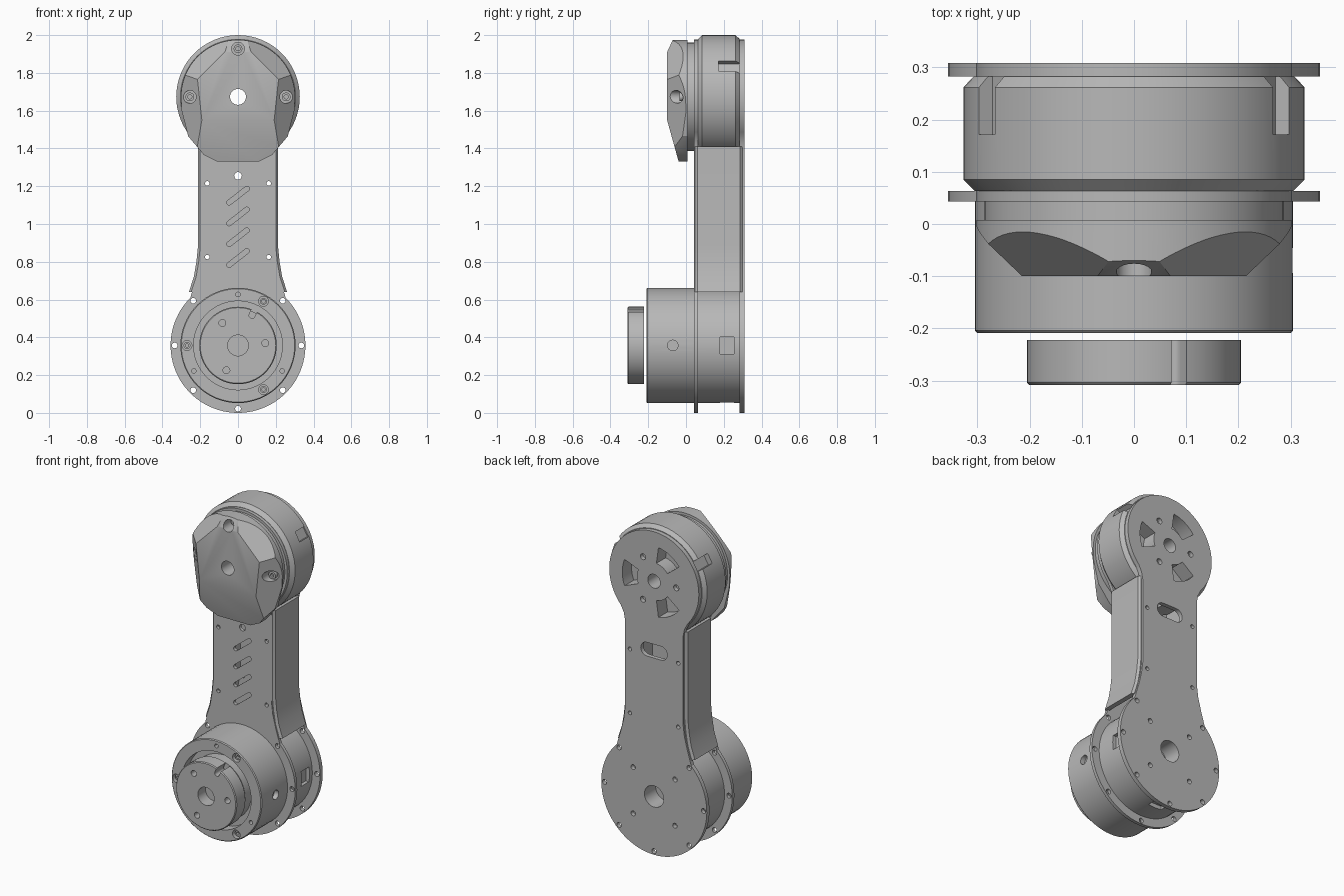
import bpy, bmesh
from math import sin, cos, radians
from mathutils import Matrix, Vector

cube = bpy.data.objects.get("Cube")
if cube:
    bpy.data.objects.remove(cube, do_unlink=True)

grey = bpy.data.materials.new("machined_grey")
grey.use_nodes = True
grey.diffuse_color = (0.48, 0.48, 0.48, 1)
grey.node_tree.nodes["Principled BSDF"].inputs["Base Color"].default_value = grey.diffuse_color

LOW, HIGH = 0.357, 1.673      # heights of the two joint axes


# ---- outlines are lists of (x, z); solids are lofted along y ----
def arc(cz, r, a0, a1, n=32, cx=0):
    return [(cx + r * cos(radians(a0 + (a1 - a0) * i / n)),
             cz + r * sin(radians(a0 + (a1 - a0) * i / n))) for i in range(n + 1)]


def circle(r, cz=0, cx=0, n=64):
    return arc(cz, r, 0, 360, n, cx)[:-1]


def polar(cz, r, angle):
    return r * cos(radians(angle)), cz + r * sin(radians(angle))


def hole(cz, r, angle, size):
    x, z = polar(cz, r, angle)
    return circle(size, z, x, 20)


def rect(cx, cz, w, h, angle=0):
    c, s = cos(radians(angle)), sin(radians(angle))
    return [(cx + x * c - z * s, cz + x * s + z * c)
            for x, z in ((-w / 2, -h / 2), (w / 2, -h / 2), (w / 2, h / 2), (-w / 2, h / 2))]


def slot(cx, cz, length, r, angle=0):
    out = []
    for a in (angle, angle + 180):
        x, z = polar(cz, length / 2 - r, a)
        out += arc(z, r, a - 90, a + 90, 10, cx + x)
    return out


def sector(cz, r0, r1, mid, half):
    return arc(cz, r1, mid - half, mid + half, 10) + arc(cz, r0, mid + half, mid - half, 10)


def loft(bm, sections, matrix=None):
    rings = [[bm.verts.new((x, y, z)) for x, z in pts] for pts, y in sections]
    if matrix:
        bmesh.ops.transform(bm, matrix=matrix, verts=sum(rings, []))
    for a, b in zip(rings, rings[1:]):
        for i in range(len(a)):
            j = (i + 1) % len(a)
            bm.faces.new((a[i], a[j], b[j], b[i]))
    bm.faces.new(rings[0][::-1])
    bm.faces.new(rings[-1])


def finish(bm, name):
    bmesh.ops.recalc_face_normals(bm, faces=bm.faces)
    mesh = bpy.data.meshes.new(name)
    bm.to_mesh(mesh)
    bm.free()
    obj = bpy.data.objects.new(name, mesh)
    bpy.context.scene.collection.objects.link(obj)
    mesh.materials.append(grey)
    return obj


def solid(name, *sections):
    bm = bmesh.new()
    loft(bm, sections)
    return finish(bm, name)


def turned(name, cz, *profile):
    return solid(name, *[(circle(r, cz), y) for r, y in profile])


def cut(obj, cutters):
    """Subtract prisms given as (outline, y0, y1[, matrix])."""
    bm = bmesh.new()
    for pts, y0, y1, *m in cutters:
        loft(bm, [(pts, y0), (pts, y1)], *m)
    tool = finish(bm, "cutter")
    tool.hide_render = True
    mod = obj.modifiers.new("cut", 'BOOLEAN')
    mod.operation, mod.solver, mod.object, mod.use_self = 'DIFFERENCE', 'EXACT', tool, True
    bpy.context.view_layer.update()
    deps = bpy.context.evaluated_depsgraph_get()
    mesh = bpy.data.meshes.new_from_object(obj.evaluated_get(deps))
    obj.modifiers.clear()
    obj.data = mesh
    bpy.data.objects.remove(tool, do_unlink=True)


# ---- plates: two discs joined by a straight arm ----
half = arc(LOW, 0.357, -90, 45) + [(0.225, 0.70), (0.205, 0.78), (0.195, 0.86),
                                   (0.195, 1.38), (0.205, 1.43)] + arc(HIGH, 0.303, -42, 90)
plate = half + [(-x, z) for x, z in half[-2:0:-1]]
axis_hole = (circle(0.042, HIGH), -0.5, 0.5)
windows = [(sector(HIGH, 0.115, 0.215, a, 22), 0.22, 0.4) for a in (0, 120, 240)]
shared = [axis_hole]
shared += [(hole(LOW, 0.335, a, 0.015), -0.5, 0.5) for a in range(0, 360, 45) if a != 90]
shared += [(circle(0.012, z, x, 16), -0.5, 0.5) for x in (-0.163, 0.163) for z in (0.825, 1.215)]

front_plate = solid("front_plate", (plate, 0.043), (plate, 0.063))
cut(front_plate, shared + [(circle(0.02, 1.255, 0, 20), 0, 0.1)]
    + [(slot(0, 0.82 + 0.11 * i, 0.145, 0.013, 38), 0, 0.1) for i in range(4)])

back_plate = solid("back_plate", (plate, 0.283), (plate, 0.309))
cut(back_plate, shared + windows
    + [(slot(0, 1.245, 0.18, 0.042), 0.2, 0.4), (circle(0.065, LOW), 0.2, 0.4)]
    + [(hole(HIGH, 0.15, a, 0.018), 0.2, 0.4) for a in (60, 180, 300)]
    + [(hole(LOW, 0.2, a, 0.015), 0.2, 0.4) for a in (45, 135, 225, 315)])


# ---- side walls closing the arm ----
def strip(side, grow):
    path = [(0.2, 1.41), (0.2, 0.88), (0.208, 0.80), (0.222, 0.72), (0.248, 0.64)]
    return [(side * (x + grow), z) for x, z in path] + \
           [(side * (x - 0.018), z) for x, z in path[::-1]]


for side, label in ((1, "left"), (-1, "right")):
    solid(label + "_arm_wall", (strip(side, 0), 0.047), (strip(side, 0.012), 0.06),
          (strip(side, 0.012), 0.285), (strip(side, 0), 0.298))

# ---- upper motor ----
upper_motor = turned("upper_motor", HIGH, (0.305, 0.063), (0.327, 0.085), (0.327, 0.262), (0.307, 0.283))
notches = [(rect(*polar(HIGH, 0.33, a), 0.07, 0.062, a), 0.172, 0.4) for a in (30, 150, 270)]
cut(upper_motor, [axis_hole] + windows + notches)

upper_ring = turned("upper_spacer_ring", HIGH, (0.287, 0.008), (0.287, 0.043))
cut(upper_ring, [axis_hole])

# ---- faceted cover over the upper joint ----
low_side = [(0.298, 1.6), (0.264, 1.465), (0.18, 1.365), (0.11, 1.33)]
outline = arc(HIGH, 0.302, 0, 180, 48) + [(-x, z) for x, z in low_side] + low_side[::-1]
bm = bmesh.new()
loft(bm, [(outline, -0.1), (outline, 0.008)])
bmesh.ops.recalc_face_normals(bm, faces=bm.faces)
facets = [((0, -0.1, 1.91), (0, -0.065, 0.03)), ((0, -0.1, 1.55), (0, -0.18, -0.05))]
for s in (-1, 1):
    facets += [((s * 0.14, -0.1, 1.84), (s * 0.707, -1, 0.707)),
               ((s * 0.215, -0.1, 1.77), (s * 0.994, -1, -0.107))]
for point, normal in facets:
    res = bmesh.ops.bisect_plane(bm, geom=bm.verts[:] + bm.edges[:] + bm.faces[:], dist=1e-5,
                                 plane_co=point, plane_no=Vector(normal).normalized(), clear_outer=True)
    rim = [e for e in res["geom_cut"] if isinstance(e, bmesh.types.BMEdge)]
    bmesh.ops.edgeloop_fill(bm, edges=rim)
cover = finish(bm, "upper_cover")
cut(cover, [axis_hole] + [(hole(HIGH, 0.255, a, 0.034), -0.3, -0.015) for a in (0, 90, 180)])
for a in (0, 90, 180):
    screw = solid("cover_screw", (hole(HIGH, 0.255, a, 0.023), -0.035), (hole(HIGH, 0.255, a, 0.023), -0.012))
    cut(screw, [(hole(HIGH, 0.255, a, 0.011), -0.1, -0.022)])

# ---- lower motor ----
lower_motor = turned("lower_motor", LOW, (0.3, -0.209), (0.305, -0.204), (0.305, 0.283))
to_x = Matrix.Rotation(radians(90), 4, 'Z')
side_hole = [(x - 0.07, z + LOW) for x, z in circle(0.028, n=24)]
cut(lower_motor, [(circle(0.235, LOW), -0.4, -0.15), (circle(0.065, LOW), 0.2, 0.4)]
    + [(hole(LOW, 0.27, a, 0.026), -0.4, -0.17) for a in (60, 180, 300)]
    + [(hole(LOW, 0.27, a, 0.012), -0.4, -0.18) for a in (90, 210, 330)]
    + [(rect(*polar(LOW, 0.31, a), 0.06, 0.09, a), 0.18, 0.255) for a in (0, 270)]
    + [([(0.07 + x + 0.0 - 0.14, z) for x, z in circle(0.028, LOW, 0, 24)], -0.4, -0.275,
        Matrix.Rotation(radians(90), 4, 'Z') @ Matrix.Scale(1, 4))])
for a in (60, 180, 300):
    screw = solid("motor_screw", (hole(LOW, 0.27, a, 0.018), -0.195), (hole(LOW, 0.27, a, 0.018), -0.165))
    cut(screw, [(hole(LOW, 0.27, a, 0.009), -0.3, -0.18)])

# ---- output hub and flange ----
turned("output_hub", LOW, (0.195, -0.208), (0.195, -0.148))
flange = turned("output_flange", LOW, (0.2, -0.309), (0.205, -0.304), (0.205, -0.222))
cut(flange, [(circle(0.055, LOW), -0.4, -0.235)]
    + [(hole(LOW, 0.145, a, 0.018), -0.4, -0.26) for a in (5, 125, 245)]
    + [(slot(*polar(LOW, 0.2, 65), 0.08, 0.016, 65), -0.4, -0.2)])

# ---- smooth round walls, keep machined edges crisp ----
bpy.ops.object.select_all(action='DESELECT')
for obj in bpy.context.scene.objects:
    if obj.type == 'MESH':
        obj.select_set(True)
        bpy.context.view_layer.objects.active = obj
bpy.ops.object.shade_smooth_by_angle(angle=radians(25))
